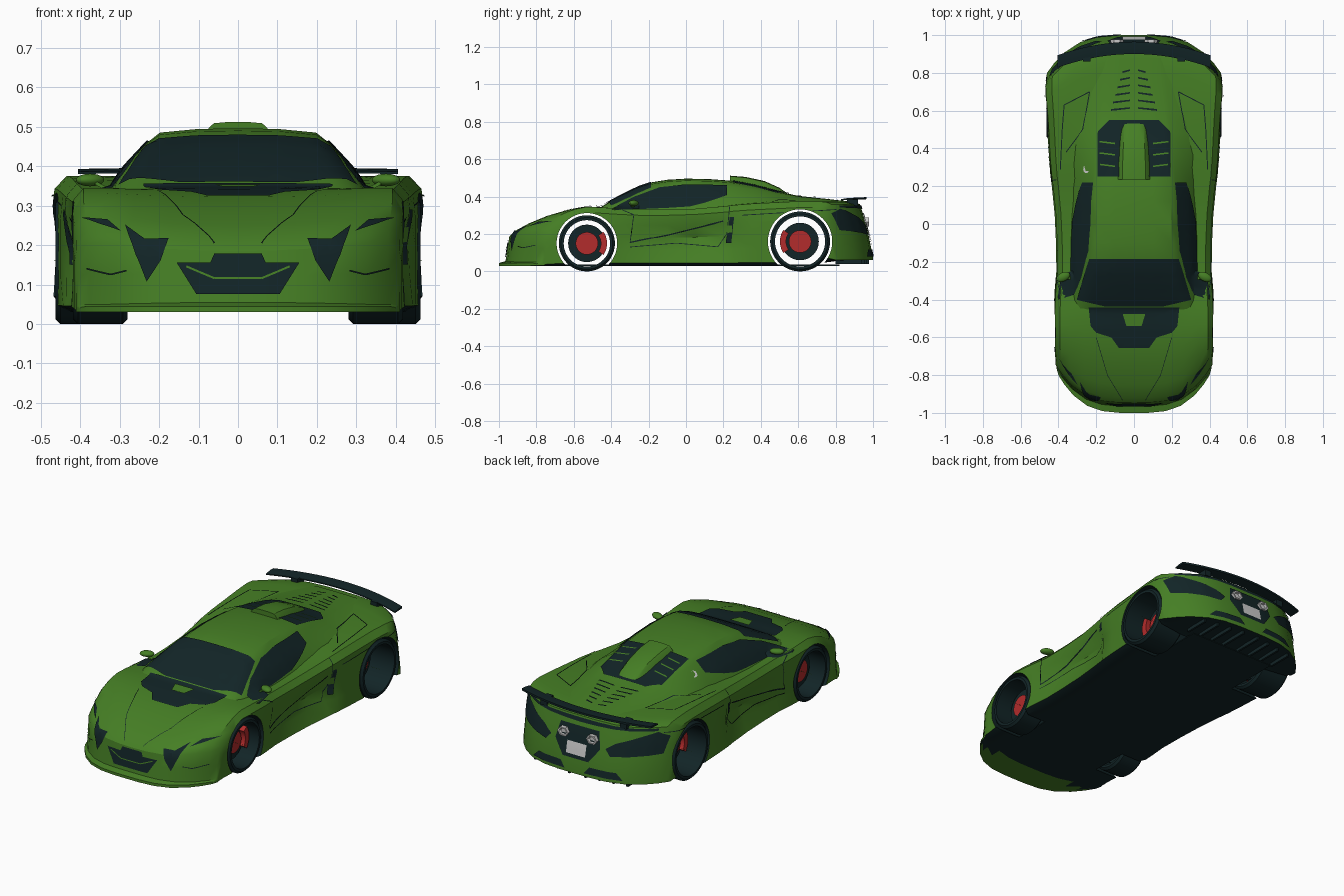
import bpy, bmesh, math
from mathutils import Vector
from mathutils.bvhtree import BVHTree

if "Cube" in bpy.data.objects:
    bpy.data.objects.remove(bpy.data.objects["Cube"])


def material(name, rgb):
    m = bpy.data.materials.new(name)
    m.diffuse_color = (*rgb, 1)
    m.use_nodes = True
    m.node_tree.nodes["Principled BSDF"].inputs["Base Color"].default_value = m.diffuse_color
    return m


GREEN = material("green_paint", (0.06, 0.21, 0.018))
DARK = material("dark_teal", (0.006, 0.018, 0.02))
RED = material("brake_red", (0.45, 0.025, 0.025))
GREY = material("light_grey", (0.6, 0.6, 0.6))


def finish(name, bm, mats, smooth=True, recalc=True):
    if recalc:
        bmesh.ops.recalc_face_normals(bm, faces=bm.faces)
    me = bpy.data.meshes.new(name)
    bm.to_mesh(me)
    bm.free()
    ob = bpy.data.objects.new(name, me)
    bpy.context.collection.objects.link(ob)
    for m in mats:
        me.materials.append(m)
    if smooth:
        shade(ob)
    return ob


def shade(ob):
    bpy.ops.object.select_all(action='DESELECT')
    ob.select_set(True)
    bpy.context.view_layer.objects.active = ob
    bpy.ops.object.shade_smooth_by_angle(angle=math.radians(32))


def loft(name, loops, mats, caps=None, wrap=False, smooth=True):
    """Skin closed loops; caps are index lists used at both ends."""
    bm = bmesh.new()
    rows = [[bm.verts.new(p) for p in lp] for lp in loops]
    n = len(rows[0])
    pairs = list(zip(rows, rows[1:])) + ([(rows[-1], rows[0])] if wrap else [])
    for a, b in pairs:
        for i in range(n):
            j = (i + 1) % n
            bm.faces.new((a[i], a[j], b[j], b[i]))
    if not wrap:
        for row in (rows[0], rows[-1]):
            for idx in caps or [range(n)]:
                bm.faces.new([row[i] for i in idx])
    return finish(name, bm, mats, smooth)


def lathe(name, prof, cy, cz, mat, a0=0, a1=360, steps=48):
    """Turn a closed (x, radius) profile about an axle along x."""
    full = a1 - a0 == 360
    angs = [math.radians(a0 + (a1 - a0) * i / steps) for i in range(steps + (not full))]
    loops = [[(x, cy + r * math.cos(t), cz + r * math.sin(t)) for x, r in prof] for t in angs]
    return loft(name, loops, [mat], wrap=full)


def box(name, x0, x1, y0, y1, z0, z1, mat):
    return loft(name, [[(x0, y, z0), (x1, y, z0), (x1, y, z1), (x0, y, z1)] for y in (y0, y1)], [mat], smooth=False)


# Body stations: y, half width, bottom, shoulder height, centre height, door scallop
STATIONS = [
    (-1.0, .40, .03, .045, .045, 0), (-.965, .41, .03, .05, .055, 0), (-.955, .41, .03, .13, .12, 0),
    (-.945, .415, .03, .205, .185, 0), (-.92, .415, .03, .235, .212, 0), (-.85, .42, .03, .272, .25, 0),
    (-.75, .425, .03, .308, .292, 0), (-.65, .425, .03, .332, .322, 0), (-.55, .425, .03, .345, .337, 0),
    (-.45, .425, .03, .342, .345, 0), (-.35, .42, .03, .335, .34, .005), (-.25, .411, .03, .33, .33, .02),
    (-.1, .413, .03, .33, .33, .035), (.05, .42, .03, .335, .335, .045), (.2, .435, .03, .348, .35, .05),
    (.26, .443, .03, .355, .36, .012), (.35, .45, .03, .362, .37, 0), (.5, .458, .03, .37, .375, 0),
    (.65, .465, .035, .375, .375, 0), (.8, .472, .055, .375, .375, 0), (.88, .472, .06, .37, .37, 0),
    (.93, .47, .06, .357, .36, 0), (.955, .468, .06, .28, .28, 0), (.975, .465, .06, .2, .2, 0),
    (1.0, .46, .06, .075, .075, 0)]
FR = [-.92, -.8, -.62, -.42, -.2, 0, .2, .42, .62, .8, .92]


def body_loop(y, hw, zb, zs, zc, pull):
    top = [(f * hw, zc + (zs - zc) * min(1, abs(f) / .8) ** 2) for f in FR]
    h = zs - zb
    side = [(hw * .985, zs - h * .1), (hw - pull * .3, zb + h * .72), (hw - pull, zb + h * .5),
            (hw - pull * .6, zb + h * .28), (hw, zb + h * .05)]
    pts = top + side + [(x, zb) for x, _ in top[::-1]] + [(-x, z) for x, z in side[::-1]]
    kf, kr = (min(1, max(0, k)) for k in ((-.5 - y) / .4, (y - .55) / .38))
    return [(x, y + .2 * (kf - kr) * abs(x / hw) ** 3.5, z) for x, z in pts]


caps = [[i, i + 1, 25 - i, 26 - i] for i in range(10)] + [list(range(10, 17)), [26, 27, 28, 29, 30, 31, 0]]
body = loft("body", [body_loop(*s) for s in STATIONS], [GREEN, DARK], caps, smooth=False)

# Wheel arches cut from side to side
WHEELS = [("front", -.53, .15, .418), ("rear", .61, .16, .462)]
for tag, cy, r, xo in WHEELS:
    R = r + .012
    cutter = lathe("arch_cutter", [(-.7, .0005), (-.7, R), (.7, R), (.7, .0005)], cy, r, DARK)
    cutter.hide_render = True
    mod = body.modifiers.new("arch", 'BOOLEAN')
    mod.operation, mod.solver, mod.object = 'DIFFERENCE', 'EXACT', cutter
    bpy.context.view_layer.objects.active = body
    bpy.ops.object.modifier_apply(modifier=mod.name)
    bpy.data.objects.remove(cutter)
for p in body.data.polygons:
    c, nrm = p.center, p.normal
    arch = any(abs(math.hypot(c.y - cy, c.z - r) - r - .012) < .004 and abs(nrm.x) < .3 for _, cy, r, _ in WHEELS)
    p.material_index = int(arch or (nrm.z < -.7 and c.y > -.85))
shade(body)
box("underfloor", -.27, .27, -.75, .82, .03, .036, DARK)


# Cabin and engine cover: y, base half width, roof half width, base z, roof z
def cabin_loop(y, bw, rw, zb, zr):
    h = zr - zb
    half = [(bw, zb), ((bw + rw) / 2 + .008, zb + h * .42), (rw, zb + h * .8), (rw * .86, zb + h * .94),
            (rw * .45, zb + h * .99)]
    return [(x, y, z) for x, z in half + [(0, zr)] + [(-x, z) for x, z in half[::-1]]]


CABIN = [(-.47, .325, .29, .315, .335), (-.4, .335, .275, .315, .378), (-.32, .34, .26, .315, .42),
         (-.25, .342, .247, .315, .453), (-.18, .343, .237, .315, .477), (-.1, .343, .232, .315, .49),
         (0, .342, .23, .315, .496), (.12, .338, .226, .315, .494), (.24, .335, .218, .325, .485),
         (.36, .335, .21, .345, .462), (.48, .33, .2, .345, .43), (.6, .32, .19, .345, .404),
         (.75, .3, .17, .35, .388), (.88, .26, .15, .35, .373)]
cabin = loft("cabin", [cabin_loop(*s) for s in CABIN], [GREEN])
SCOOP = [(.235, .085, .07, .46, .512), (.32, .085, .07, .44, .505), (.42, .08, .065, .41, .483),
         (.5, .075, .06, .39, .447), (.545, .07, .055, .38, .415)]
loft("roof_scoop", [cabin_loop(*s) for s in SCOOP], [GREEN])

# Surface the painted plates are laid on
V, F = [], []
for ob in (body, cabin):
    base = len(V)
    V += [v.co.copy() for v in ob.data.vertices]
    F += [[base + i for i in p.vertices] for p in ob.data.polygons]
TREE = BVHTree.FromPolygons(V, F)
VIEWS = {"top": lambda a, b: ((a, b, 2), (0, 0, -1)), "side": lambda a, b: ((2, a, b), (-1, 0, 0)),
         "front": lambda a, b: ((a, -2, b), (0, 1, 0)), "back": lambda a, b: ((a, 2, b), (0, -1, 0))}


def plate(name, view, polys, mat=DARK, mirror=True, off=.005, sides=None):
    """Lay flat outlines onto the body as seen from one view."""
    for s in sides or ((1, -1) if mirror else (1,)):
        bm = bmesh.new()
        for poly in polys:
            bm.faces.new([bm.verts.new((a, b, 0)) for a, b in poly])
        bmesh.ops.triangulate(bm, faces=bm.faces[:])
        for ax in (0, 1):
            vals = [v.co[ax] for v in bm.verts]
            t = math.floor(min(vals) / .025) * .025 + .0251
            while t < max(vals):
                co, no = [0, 0, 0], [0, 0, 0]
                co[ax], no[ax] = t, 1
                bmesh.ops.bisect_plane(bm, geom=bm.verts[:] + bm.edges[:] + bm.faces[:], plane_co=co, plane_no=no)
                t += .025
        miss = []
        for v in bm.verts:
            o, d = (Vector((q[0] * s, q[1], q[2])) for q in VIEWS[view](v.co.x, v.co.y))
            hit, nrm, _, _ = TREE.ray_cast(o, d)
            if hit is None:
                miss.append(v)
            else:
                v.co = hit + nrm * (off if nrm.dot(d) < 0 else -off)
        bmesh.ops.delete(bm, geom=miss, context='VERTS')
        bm.normal_update()
        bmesh.ops.reverse_faces(bm, faces=[f for f in bm.faces if f.normal.dot(d) > 0])
        finish(name, bm, [mat], recalc=False)


def line(pts, w=.005):
    out = []
    for a, b in zip(pts, pts[1:]):
        a, b = Vector(a), Vector(b)
        n = (b - a).orthogonal().normalized() * w / 2
        out.append([tuple(a + n), tuple(b + n), tuple(b - n), tuple(a - n)])
    return out


# Glass
plate("windscreen", "top", [[(-.235, -.185), (.235, -.185), (.3, -.4), (.15, -.435), (-.15, -.435), (-.3, -.4)]],
      mirror=False)
plate("side_window", "side", [[(-.4, .33), (-.28, .395), (-.14, .447), (0, .462), (.22, .458), (.22, .405),
                               (.1, .365), (.02, .345), (-.1, .337), (-.38, .325)]])
plate("engine_window", "top", [[(-.19, .25), (.19, .25), (.19, .49), (.13, .55), (-.13, .55), (-.19, .49)]],
      mirror=False)
plate("engine_window_slat", "top", [[(.1, y), (.18, y + .01), (.18, y + .018), (.1, y + .008)]
                                    for y in (.3, .36, .42)], GREEN, off=.008)
# Hood vent and rear deck louvres
plate("hood_vent", "top", [[(-.24, -.44), (.24, -.44), (.23, -.54), (.2, -.575), (.12, -.6), (.08, -.655),
                            (-.08, -.655), (-.12, -.6), (-.2, -.575), (-.23, -.54)]], mirror=False)
plate("hood_vent_centre", "top", [[(-.06, -.475), (.06, -.475), (.04, -.54), (-.04, -.54)]], GREEN, False, .011)
plate("deck_louvre", "top", [[(.02, y), (.125 - .3 * (y - .6), y - .012), (.125 - .3 * (y - .6), y - .002),
                              (.02, y + .008)] for y in (.61, .65, .69, .73, .77, .81)])
# Front openings and headlights
plate("grille", "front", [[(-.155, .155), (-.07, .155), (-.06, .178), (.06, .178), (.07, .155), (.155, .155),
                           (.105, .075), (-.105, .075)]], mirror=False)
plate("grille_bar", "front", line([(-.13, .145), (-.06, .115), (.06, .115), (.13, .145)]), GREEN, False, .008)
plate("headlight", "front", [[(.285, .248), (.235, .213), (.175, .215), (.195, .16), (.23, .107)],
                             [(.395, .268), (.33, .262), (.295, .232)]])
plate("bumper_crease", "front", line([(.28, .135), (.32, .125), (.38, .14)], .004))
# Side seams and air intake
plate("door_seam", "side", line([(-.3, .155), (-.1, .195), (.2, .27)], .007)
      + line([(-.3, .13), (-.05, .15), (.17, .13), (.22, .2), (.235, .35)], .004)
      + line([(.3, .3), (.8, .33)], .004) + line([(-.3, .155), (-.28, .3), (-.34, .325)], .004))
plate("side_intake", "side", [[(.215, .15), (.245, .15), (.258, .29), (.235, .29)]])
plate("haunch_seam", "top", line([(.235, .7), (.37, .63), (.38, .5), (.39, .29)])
      + line([(.235, .7), (.27, .5), (.36, .38)]))
bonnet = line([(.06, -.93), (.14, -.8), (.2, -.6)], .003)
plate("bonnet_crease", "top", bonnet)
plate("fuel_cap", "top", [[(.25 + .016 * math.cos(i * .628), .29 + .022 * math.sin(i * .628)) for i in range(10)]],
      GREY, sides=(-1,))
# Tail
plate("tail_light", "back", [[(.17, .23), (.22, .265), (.4, .335), (.445, .31), (.43, .22), (.2, .195)]])
plate("tail_strip", "back", [[(0, .33), (.4, .34), (.4, .352), (0, .352)]])
plate("tail_panel", "back", [[(-.12, .31), (.12, .31), (.14, .22), (.08, .14), (-.08, .14), (-.14, .22)]],
      mirror=False)
plate("rear_plate", "back", [[(-.06, .16), (.06, .16), (.06, .225), (-.06, .225)]], GREY, False, .009)
plate("diffuser_panel", "back", [[(.06, .078), (.28, .078), (.24, .115), (.09, .115)]])
for s in (1, -1):
    ex = [[(s * .09 + r * math.cos(i * math.pi / 3), y, .265 + .8 * r * math.sin(i * math.pi / 3)) for i in range(6)]
          for y, r in ((.93, .034), (.978, .034), (.978, .024), (.965, .02))]
    loft("exhaust", ex, [GREY], smooth=False)
    for x in (.05, .13, .21, .29):
        box("diffuser_fin", s * x - .006, s * x + .006, .8, .985 - x * .15, .04, .075, DARK)

# Rear wing
wing = []
for i in range(-12, 13):
    u = i / 12
    y, z, x = .965 - .072 * u * u, .386 - .004 * u * u, .405 * u
    wing.append([(x, y - .065, z - .002), (x, y, z), (x, y, z + .011), (x, y - .03, z + .01), (x, y - .065, z + .004)])
loft("rear_wing", wing, [DARK])
for s in (1, -1):
    box("wing_mount", s * .25 - .02, s * .25 + .02, .86, .92, .35, .39, DARK)

    # Mirrors
    bm = bmesh.new()
    bmesh.ops.create_uvsphere(bm, u_segments=20, v_segments=12, radius=1)
    for v in bm.verts:
        v.co = (s * (.375 + .036 * v.co.x), -.28 + .025 * v.co.y - .01 * v.co.x, .365 + .016 * v.co.z)
    finish("door_mirror", bm, [GREEN])
    loft("mirror_stalk", [[(s * x, -.285 + a, z + b) for a, b in ((-.01, -.005), (.01, -.005), (.01, .005), (-.01, .005))]
                          for x, z in ((.32, .335), (.365, .36))], [GREEN], smooth=False)

    # Wheels: open tyre tube, brake disc, hub and caliper
    for tag, cy, r, xo in WHEELS:
        xi, ri = .28, r - .026
        tyre = [(xi, ri), (xi, r - .012), (xi + .012, r), (xo - .012, r), (xo, r - .012), (xo, ri)]
        lathe(tag + "_tyre", [(s * x, q) for x, q in tyre], cy, r, DARK)
        for part, x0, x1, q, m in (("brake_disc", .31, .335, .1, DARK), ("hub", .3, .35, .06, RED)):
            lathe(f"{tag}_{part}", [(s * x0, .0005), (s * x0, q), (s * x1, q), (s * x1, .0005)], cy, r, m)
        mid = 0 if tag == "front" else 180
        lathe(tag + "_caliper", [(s * .3, .075), (s * .3, .108), (s * .365, .108), (s * .365, .075)],
              cy, r, RED, mid - 35, mid + 35, 10)
